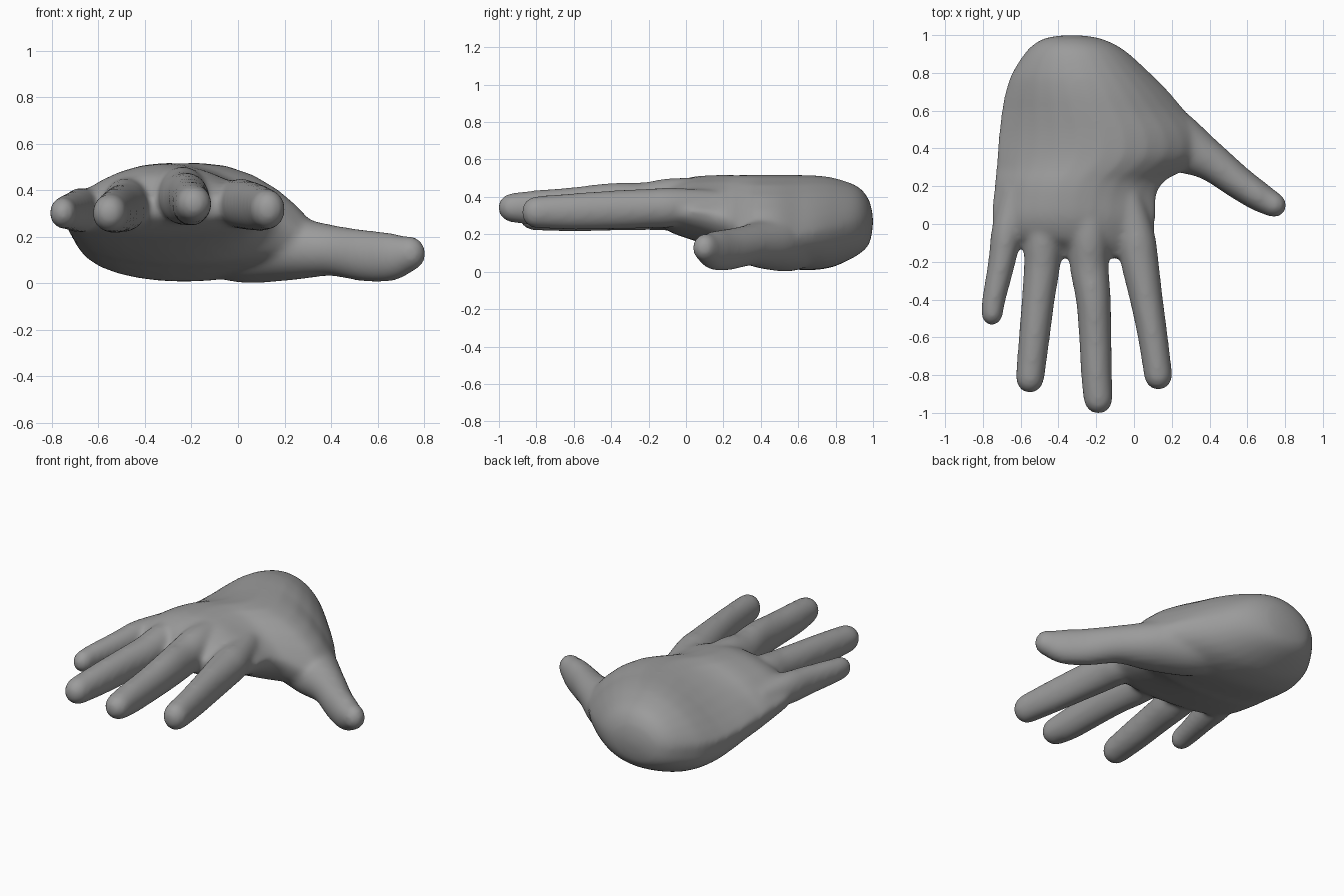
import bpy, bmesh, math
from mathutils import Vector

bm = bmesh.new()
N = 28


def spline(rows, steps):
    """Smoothly interpolate rows of numbers (Catmull-Rom)."""
    rows = [Vector(r) for r in rows]
    out = []
    for i in range(len(rows) - 1):
        a, b, c, d = rows[max(i - 1, 0)], rows[i], rows[i + 1], rows[min(i + 2, len(rows) - 1)]
        for k in range(steps):
            t = k / steps
            out.append(0.5 * (2 * b + (c - a) * t + (2 * a - 5 * b + 4 * c - d) * t ** 2
                              + (3 * b - a - 3 * c + d) * t ** 3))
    return out + [rows[-1]]


def skin(rings):
    """Skin a list of point rings into a closed shell."""
    vr = [[bm.verts.new(p) for p in r] for r in rings]
    for a, b in zip(vr, vr[1:]):
        for i in range(N):
            j = (i + 1) % N
            bm.faces.new((a[i], a[j], b[j], b[i]))
    bm.faces.new(vr[0][::-1])
    bm.faces.new(vr[-1])


def digit(rows, tip, swell=0.006):
    """Tube through rows of (x, y, z, half width, half height) with a rounded tip."""
    rows = spline(rows, 5)
    stations = []
    for i, r in enumerate(rows):
        d = rows[min(i + 1, len(rows) - 1)] - rows[max(i - 1, 0)]
        stations.append((Vector(r[:3]), Vector(d[:3]).normalized(), r[3] + swell, r[4] + swell))
    p, d, w, h = stations[-1]
    for k in range(1, 6):
        a = k * math.pi / 2 / 5.3
        stations.append((p + d * (tip + swell) * math.sin(a), d, w * math.cos(a), h * math.cos(a)))
    rings = []
    for p, d, w, h in stations:
        side = Vector((-d.y, d.x, 0)).normalized()
        up = d.cross(side)
        rings.append([p + side * w * math.cos(2 * math.pi * i / N)
                      + up * h * math.sin(2 * math.pi * i / N) for i in range(N)])
    skin(rings)


# Palm: y, left x, right x, left edge z, right edge z, top z, bottom z
palm = [(1.0, -0.37, -0.29, 0.27, 0.27, 0.29, 0.25),
        (0.98, -0.48, -0.17, 0.27, 0.27, 0.38, 0.15),
        (0.92, -0.565, -0.05, 0.27, 0.26, 0.455, 0.09),
        (0.80, -0.645, 0.085, 0.26, 0.23, 0.50, 0.03),
        (0.70, -0.68, 0.185, 0.255, 0.21, 0.515, 0.01),
        (0.60, -0.70, 0.27, 0.255, 0.19, 0.518, 0.01),
        (0.48, -0.715, 0.36, 0.26, 0.175, 0.518, 0.035),
        (0.37, -0.725, 0.37, 0.27, 0.175, 0.518, 0.065),
        (0.29, -0.73, 0.28, 0.275, 0.21, 0.518, 0.085),
        (0.23, -0.737, 0.17, 0.285, 0.27, 0.518, 0.105),
        (0.15, -0.744, 0.12, 0.295, 0.31, 0.517, 0.13),
        (0.03, -0.752, 0.115, 0.31, 0.33, 0.507, 0.17),
        (-0.07, -0.70, 0.10, 0.31, 0.33, 0.47, 0.205),
        (-0.13, -0.52, 0.05, 0.32, 0.34, 0.42, 0.24),
        (-0.18, -0.44, -0.03, 0.33, 0.34, 0.38, 0.28)]
rings = []
for y, xl, xr, zl, zr, top, bot in spline(palm, 5):
    ring = []
    for i in range(N):
        a = 2 * math.pi * i / N
        c, s = math.cos(a), math.sin(a)
        t = (c + 1) / 2
        edge = zl + (zr - zl) * t
        # domed back of the hand, fuller underside
        if s > 0:
            f = s ** (1.75 if y < 0.6 else 1.75 - 1.5 * (y - 0.6))
        else:
            f = abs(s) ** (0.62 + 0.28 * t)
        ring.append((xl + (xr - xl) * t, y, edge + ((top if s > 0 else bot) - edge) * f))
    rings.append(ring)
skin(rings)

# Little finger
digit([(-0.62, 0.18, 0.32, 0.07, 0.07), (-0.670, -0.03, 0.315, 0.077, 0.09),
       (-0.70, -0.2, 0.31, 0.066, 0.082), (-0.742, -0.4, 0.305, 0.056, 0.067),
       (-0.751, -0.47, 0.302, 0.053, 0.061)], 0.061)
# Ring finger
digit([(-0.45, 0.22, 0.37, 0.07, 0.07), (-0.478, -0.05, 0.348, 0.092, 0.10),
       (-0.487, -0.22, 0.328, 0.09, 0.10), (-0.507, -0.4, 0.32, 0.081, 0.095),
       (-0.528, -0.6, 0.31, 0.076, 0.09), (-0.55, -0.81, 0.302, 0.07, 0.076)], 0.08)
# Middle finger
digit([(-0.24, 0.22, 0.41, 0.08, 0.08), (-0.238, -0.05, 0.387, 0.098, 0.11),
       (-0.237, -0.22, 0.365, 0.097, 0.107), (-0.215, -0.4, 0.362, 0.086, 0.107),
       (-0.205, -0.6, 0.350, 0.08, 0.096), (-0.198, -0.8, 0.342, 0.076, 0.088),
       (-0.19, -0.92, 0.342, 0.072, 0.074)], 0.08)
# Index finger
digit([(-0.06, 0.25, 0.365, 0.06, 0.06), (0.006, -0.05, 0.345, 0.094, 0.098),
       (0.030, -0.2, 0.338, 0.094, 0.10), (0.066, -0.4, 0.33, 0.081, 0.098),
       (0.10, -0.6, 0.322, 0.073, 0.092), (0.128, -0.8, 0.318, 0.069, 0.08)], 0.073)
# Thumb
digit([(-0.16, 0.66, 0.21, 0.14, 0.16), (0.04, 0.54, 0.178, 0.17, 0.172),
       (0.23, 0.43, 0.152, 0.15, 0.134), (0.40, 0.335, 0.141, 0.100, 0.104),
       (0.55, 0.222, 0.118, 0.082, 0.105), (0.66, 0.147, 0.114, 0.073, 0.098),
       (0.735, 0.104, 0.128, 0.061, 0.071)], 0.068)

bmesh.ops.recalc_face_normals(bm, faces=bm.faces[:])
mesh = bpy.data.meshes.new("hand")
bm.to_mesh(mesh)
bm.free()
hand = bpy.data.objects.new("hand", mesh)
bpy.context.collection.objects.link(hand)

# Skin colour
grey = bpy.data.materials.new("plain_grey")
grey.diffuse_color = (0.33, 0.33, 0.33, 1)
mesh.materials.append(grey)

# Fuse the parts into one skin and soften the joins
fuse = hand.modifiers.new("fuse", 'REMESH')
fuse.mode = 'VOXEL'
fuse.voxel_size = 0.014
fuse.use_smooth_shade = True
soft = hand.modifiers.new("soften", 'SMOOTH')
soft.factor = 0.5
soft.iterations = 16
